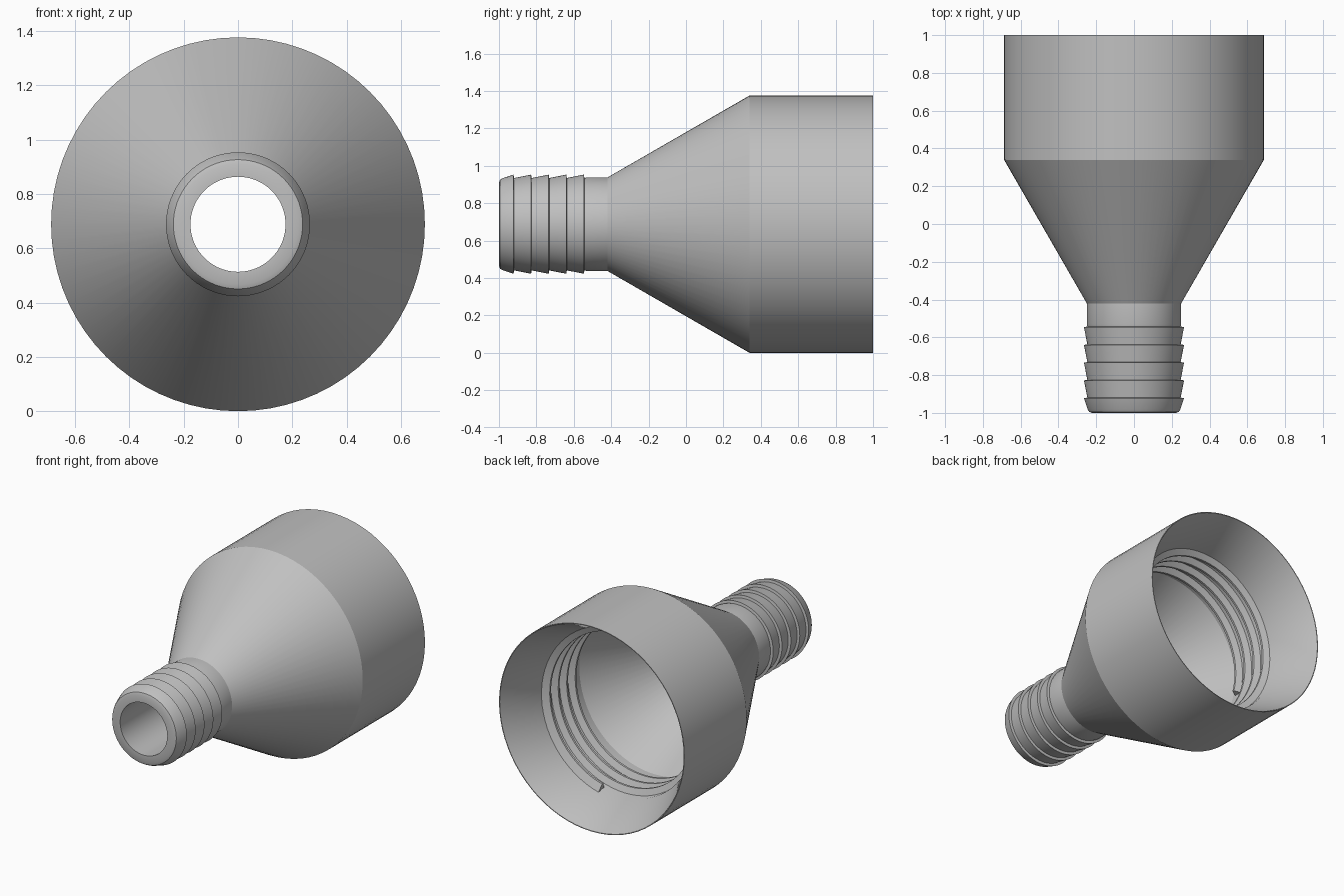
import bpy, bmesh
from math import sin, cos, pi, radians

cube = bpy.data.objects.get("Cube")
if cube:
    bpy.data.objects.remove(cube, do_unlink=True)

AXIS_Z = 0.688   # height of the horizontal centre line
SEGMENTS = 72

grey = bpy.data.materials.new("plain grey")
grey.use_nodes = True
colour = (0.53, 0.53, 0.53, 1)
grey.diffuse_color = colour
grey.node_tree.nodes["Principled BSDF"].inputs["Base Color"].default_value = colour


def sweep(name, profile, start=0.0, turns=1.0, advance=0.0):
    """Sweep a closed (radius, y) profile around the y axis, as a ring or a helix."""
    bm = bmesh.new()
    ring = advance == 0
    steps = round(SEGMENTS * turns)
    loops = []
    for i in range(steps if ring else steps + 1):
        a = start + 2 * pi * turns * i / steps
        dy = advance * i / steps
        loops.append([bm.verts.new((r * cos(a), y + dy, AXIS_Z + r * sin(a)))
                      for r, y in profile])
    pairs = list(zip(loops, loops[1:]))
    if ring:
        pairs.append((loops[-1], loops[0]))
    n = len(profile)
    for p, q in pairs:
        for j in range(n):
            k = (j + 1) % n
            bm.faces.new((p[j], p[k], q[k], q[j]))
    if not ring:
        bm.faces.new(loops[0])
        bm.faces.new(loops[-1])
    bmesh.ops.recalc_face_normals(bm, faces=bm.faces)
    mesh = bpy.data.meshes.new(name)
    bm.to_mesh(mesh)
    bm.free()
    mesh.materials.append(grey)
    obj = bpy.data.objects.new(name, mesh)
    bpy.context.collection.objects.link(obj)
    bpy.ops.object.select_all(action='DESELECT')
    obj.select_set(True)
    bpy.context.view_layer.objects.active = obj
    bpy.ops.object.shade_smooth_by_angle(angle=radians(25))
    return obj


# Rounded nozzle lip
outline = [(0.175, -1.0), (0.222, -1.0), (0.238, -0.994), (0.246, -0.98)]
# Hose barbs, each flaring backwards to a sharp step
for i in range(5):
    y = -0.922 + i * 0.094
    outline += [(0.265, y), (0.247, y + 0.003)]
# Neck, outer cone and socket
outline += [(0.25, -0.53), (0.25, -0.42), (0.688, 0.34), (0.688, 1.0)]
# Lead-in chamfer, threaded bore and inner cone
outline += [(0.683, 1.0), (0.56, 0.71), (0.56, 0.33), (0.175, -0.42)]
sweep("adapter_body", outline)

# Internal screw thread
ridge = [(0.57, 0.745), (0.52, 0.722), (0.52, 0.708), (0.57, 0.685)]
TURNS = 3.75
sweep("internal_thread", ridge, start=radians(193) - 2 * pi * TURNS,
      turns=TURNS, advance=-0.09 * TURNS)
